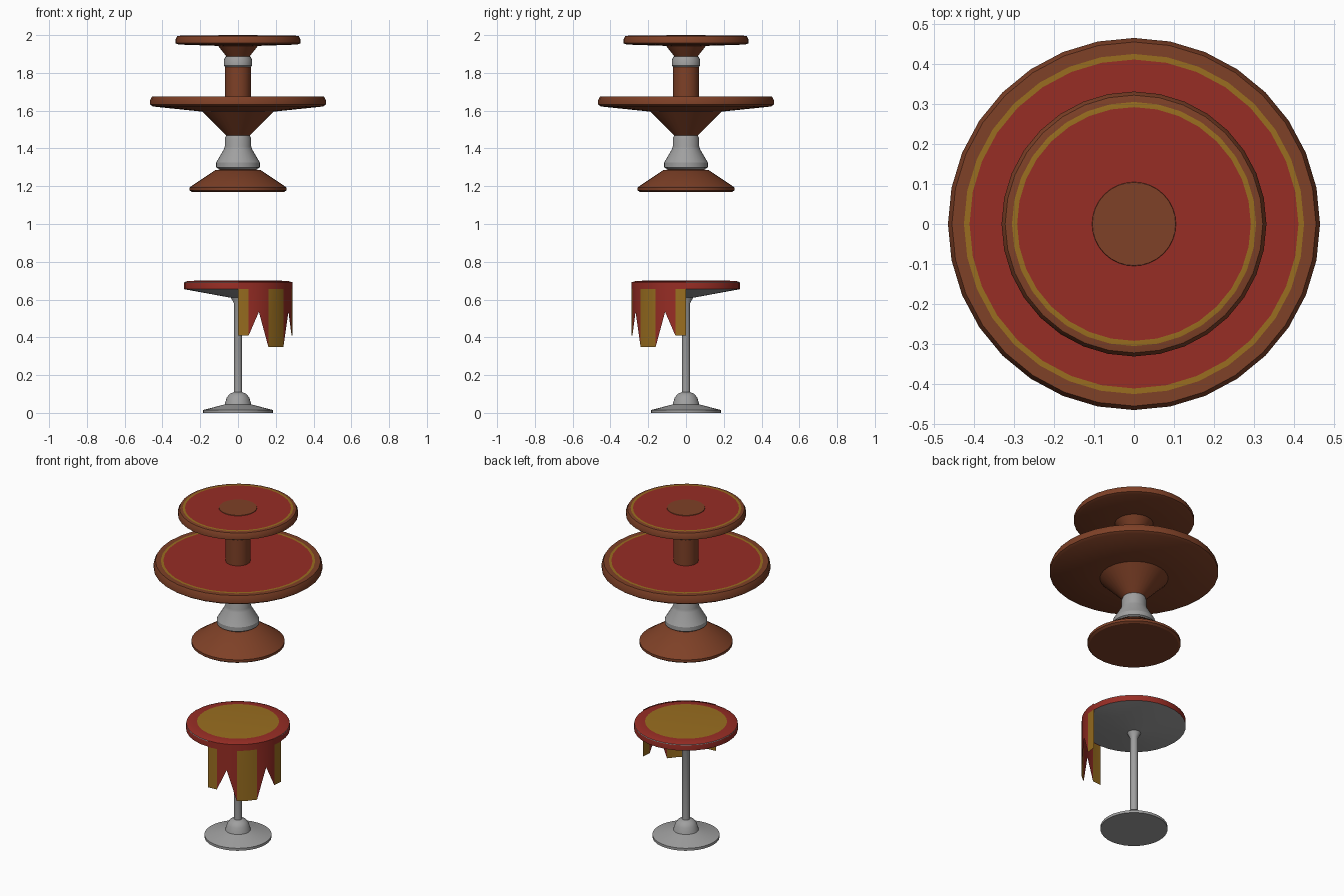
import bpy, bmesh
from math import sin, cos, radians, tau

cube = bpy.data.objects.get("Cube")
if cube:
    bpy.data.objects.remove(cube)

SEGMENTS = 32


def material(name, rgb):
    mat = bpy.data.materials.new(name)
    mat.use_nodes = True
    colour = (*rgb, 1)
    mat.diffuse_color = colour
    mat.node_tree.nodes["Principled BSDF"].inputs["Base Color"].default_value = colour
    return mat


wood = material("brown wood", (0.21, 0.052, 0.02))
red = material("red cloth", (0.31, 0.026, 0.018))
gold = material("gold cloth", (0.32, 0.155, 0.014))
metal = material("grey metal", (0.35, 0.35, 0.35))


def finish(name, bm, mats):
    mesh = bpy.data.meshes.new(name)
    bm.to_mesh(mesh)
    bm.free()
    for mat in mats:
        mesh.materials.append(mat)
    obj = bpy.data.objects.new(name, mesh)
    bpy.context.collection.objects.link(obj)
    bpy.ops.object.select_all(action='DESELECT')
    obj.select_set(True)
    bpy.context.view_layer.objects.active = obj
    bpy.ops.object.shade_smooth_by_angle(angle=radians(30))
    return obj


def lathe(name, mats, profile, bands=()):
    """Turn (radius, height) points, bottom to top, into a closed solid.
    bands gives the material index of each strip and then of the top cap."""
    bm = bmesh.new()
    rings = [[bm.verts.new((r * cos(tau * i / SEGMENTS), r * sin(tau * i / SEGMENTS), z))
              for i in range(SEGMENTS)] for r, z in profile]
    bands = list(bands) or [0] * len(profile)
    for low, high, index in zip(rings, rings[1:], bands):
        for i in range(SEGMENTS):
            j = (i + 1) % SEGMENTS
            bm.faces.new((low[i], low[j], high[j], high[i])).material_index = index
    bm.faces.new(rings[0][::-1])
    bm.faces.new(rings[-1]).material_index = bands[-1]
    return finish(name, bm, mats)


# Pedestal table: foot, stem and cloth-covered top
lathe("table_foot", [metal],
      [(0.185, 0), (0.185, 0.015), (0.07, 0.045), (0.06, 0.08), (0.045, 0.1), (0.022, 0.11)])
lathe("table_stem", [metal],
      [(0.022, 0.1), (0.022, 0.58), (0.04, 0.615)])
lathe("table_top", [metal, red, gold],
      [(0.04, 0.61), (0.286, 0.655), (0.286, 0.687), (0.285, 0.691), (0.27, 0.697), (0.226, 0.7)],
      [0, 1, 0, 1, 1, 2])

# Hanging cloth with pointed notches over one quarter of the rim
hem = [0.41, 0.41, 0.535, 0.35, 0.35, 0.35, 0.535, 0.41, 0.41]
gold_strips = (0, 3, 4, 7)
bm = bmesh.new()
columns = []
for k, bottom in enumerate(hem):
    a = tau * k / SEGMENTS
    columns.append([bm.verts.new((0.289 * sin(a), -0.289 * cos(a), z))
                    for z in (bottom, 0.655, 0.693)])
for k, (a, b) in enumerate(zip(columns, columns[1:])):
    for row in range(2):
        face = bm.faces.new((a[row], b[row], b[row + 1], a[row + 1]))
        face.material_index = int(row == 0 and k in gold_strips)
finish("hanging_cloth", bm, [red, gold])

# Tiered stand: base and lower metal collar
lathe("stand_base", [wood],
      [(0.245, 1.17), (0.257, 1.178), (0.257, 1.193), (0.24, 1.205), (0.12, 1.285), (0.08, 1.29)])
lathe("lower_collar", [metal],
      [(0.09, 1.285), (0.116, 1.3), (0.116, 1.325), (0.075, 1.395), (0.07, 1.41),
       (0.07, 1.45), (0.062, 1.472)])

# Large lower tray
lathe("lower_bracket", [wood], [(0.06, 1.465), (0.07, 1.475), (0.19, 1.597)])
lathe("lower_tray", [wood, gold, red],
      [(0.19, 1.595), (0.45, 1.622), (0.465, 1.632), (0.465, 1.655), (0.455, 1.676),
       (0.425, 1.676), (0.411, 1.676)],
      [0, 0, 0, 0, 0, 1, 2])

# Centre column and upper metal ring
lathe("centre_column", [wood], [(0.068, 1.67), (0.068, 1.835)])
lathe("upper_ring", [metal],
      [(0.068, 1.832), (0.075, 1.84), (0.075, 1.868), (0.065, 1.888)])

# Small upper tray with a wooden centre
lathe("upper_bracket", [wood], [(0.06, 1.885), (0.107, 1.945)])
lathe("upper_tray", [wood, gold, red],
      [(0.105, 1.943), (0.315, 1.95), (0.331, 1.957), (0.331, 1.978), (0.322, 1.994),
       (0.305, 1.997), (0.292, 1.997), (0.105, 1.997), (0.104, 2.0)],
      [0, 0, 0, 0, 0, 1, 2, 0, 0])
